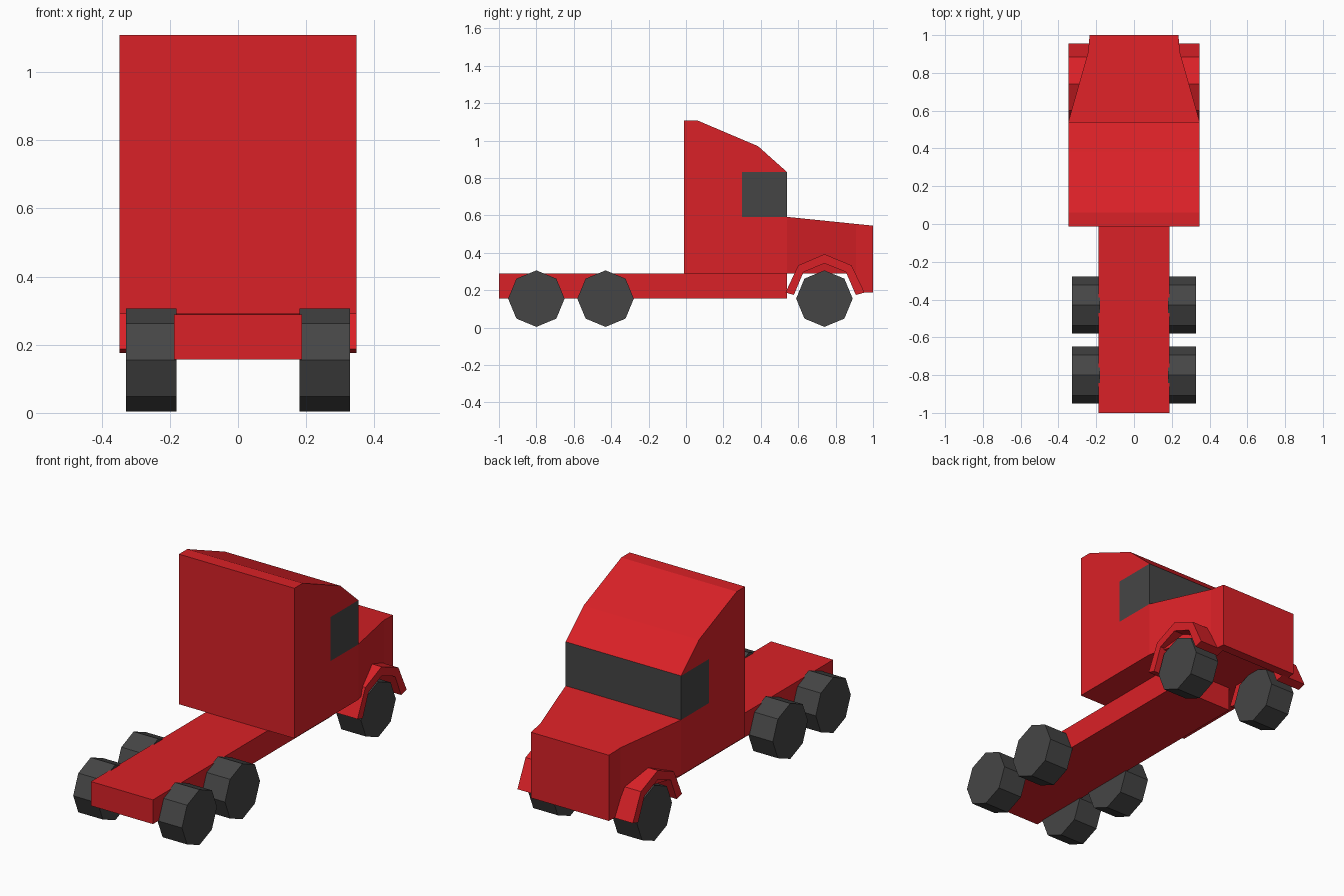
import bpy, bmesh, math

if "Cube" in bpy.data.objects:
    bpy.data.objects.remove(bpy.data.objects["Cube"])


def material(name, rgb):
    m = bpy.data.materials.new(name)
    m.diffuse_color = (*rgb, 1)
    m.use_nodes = True
    m.node_tree.nodes["Principled BSDF"].inputs["Base Color"].default_value = m.diffuse_color
    return m


RED = material("red_paint", (0.7, 0.015, 0.02))
DARK = material("dark_grey", (0.06, 0.06, 0.06))


def prism(name, profile, x0, x1, mat, split_y=None, width=None):
    """Extrude a (y, z) profile along x; optionally split it and set width by y."""
    bm = bmesh.new()
    face = bm.faces.new([bm.verts.new((x0, y, z)) for y, z in profile])
    ext = bmesh.ops.extrude_face_region(bm, geom=[face], use_keep_orig=True)
    for v in ext["geom"]:
        if isinstance(v, bmesh.types.BMVert):
            v.co.x = x1
    if split_y is not None:
        bmesh.ops.bisect_plane(bm, geom=bm.verts[:] + bm.edges[:] + bm.faces[:],
                               plane_co=(0, split_y, 0), plane_no=(0, 1, 0))
    if width:
        for v in bm.verts:
            v.co.x = math.copysign(width(v.co.y), v.co.x)
    bmesh.ops.recalc_face_normals(bm, faces=bm.faces)
    me = bpy.data.meshes.new(name)
    bm.to_mesh(me)
    bm.free()
    me.materials.append(mat)
    ob = bpy.data.objects.new(name, me)
    bpy.context.collection.objects.link(ob)
    return ob


def rect(y0, y1, z0, z1):
    return [(y0, z0), (y1, z0), (y1, z1), (y0, z1)]


# Chassis beam
prism("chassis", rect(-1.0, 0.54, 0.157, 0.289), -0.187, 0.187, RED)

# Cab with a notch that the glass fills
cab = [(-0.012, 0.29), (0.54, 0.29), (0.54, 0.592), (0.30, 0.592), (0.30, 0.832),
       (0.54, 0.832), (0.385, 0.97), (0.06, 1.108), (-0.012, 1.108)]
prism("cab", cab, -0.348, 0.348, RED)
prism("window_band", rect(0.30, 0.54, 0.592, 0.832), -0.348, 0.348, DARK)


# Hood, tapering towards the nose
def hood_width(y):
    if y < 0.91:
        return 0.348 + (0.243 - 0.348) * (y - 0.54) / 0.37
    return 0.243 + (0.235 - 0.243) * (y - 0.91) / 0.09


hood = [(0.54, 0.29), (0.86, 0.29), (0.95, 0.187), (1.0, 0.187), (1.0, 0.545), (0.54, 0.592)]
prism("hood", hood, -1, 1, RED, 0.91, hood_width)

# Fenders and wheels on both sides
WHEEL_Z, WHEEL_R = 0.155, 0.151
fender = [(0.532, 0.187), (0.60, 0.333), (0.74, 0.393), (0.885, 0.333), (0.955, 0.187),
          (0.908, 0.175), (0.855, 0.297), (0.74, 0.343), (0.628, 0.297), (0.577, 0.175)]
for side, s in (("left", -1), ("right", 1)):
    prism(f"fender_{side}", fender, s * 0.2, s * 0.348, RED)
    for axle, cy in (("front", 0.74), ("middle", -0.43), ("rear", -0.80)):
        octagon = [(cy + WHEEL_R * math.cos(k * math.pi / 4),
                    WHEEL_Z + WHEEL_R * math.sin(k * math.pi / 4)) for k in range(8)]
        prism(f"wheel_{axle}_{side}", octagon, s * 0.18, s * 0.328, DARK)
